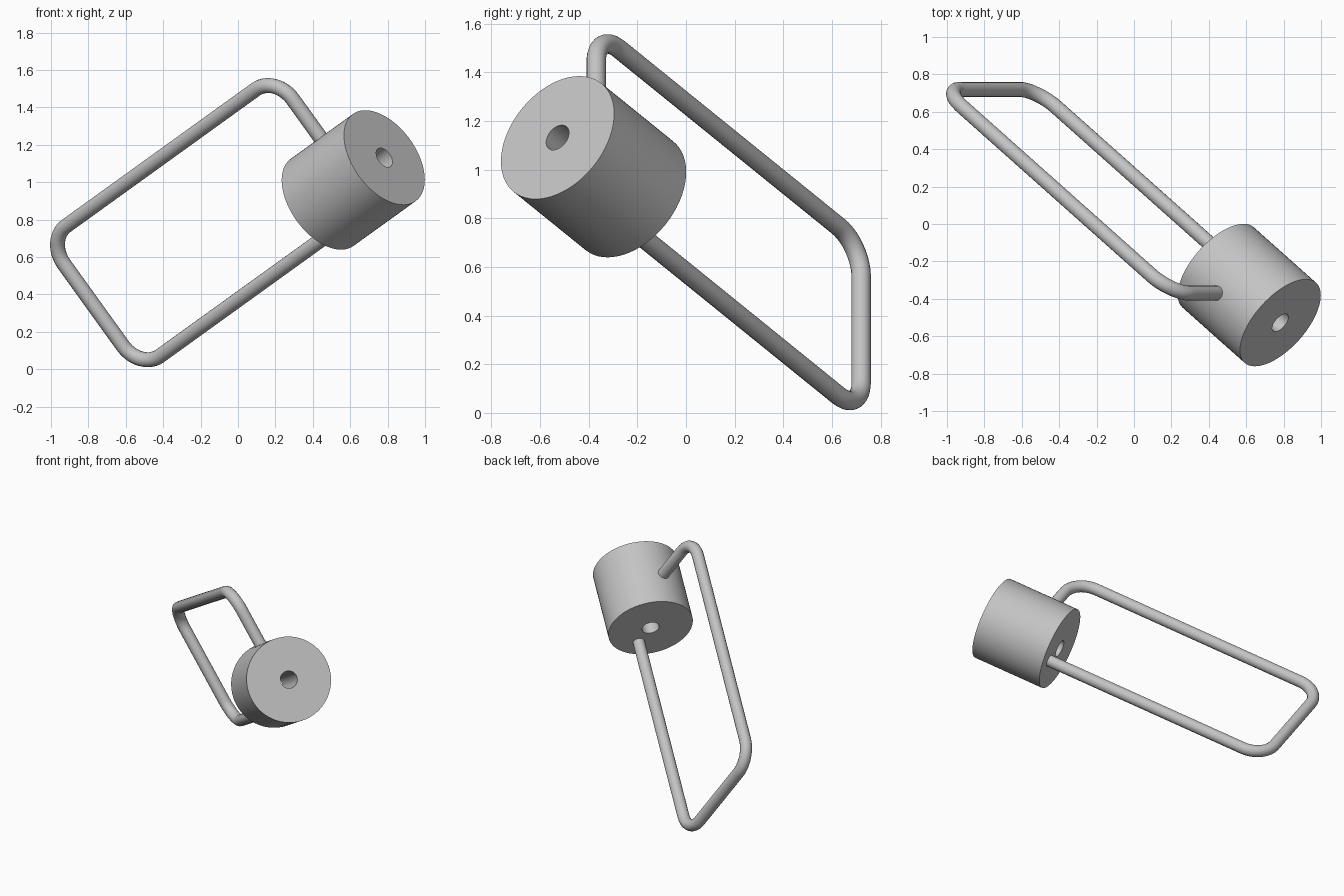
import bpy
import bmesh
import math
from mathutils import Matrix, Vector

cube = bpy.data.objects.get("Cube")
if cube:
    bpy.data.objects.remove(cube, do_unlink=True)

# Working frame: along the drum axis, across the wire loop, and the loop normal
along = Vector((0.658, -0.586, 0.474)).normalized()
across = Vector((0.584, 0, -0.811)).normalized()
normal = along.cross(across)

grey = bpy.data.materials.new("plain grey")
grey.use_nodes = True
colour = (0.55, 0.55, 0.55, 1)
grey.diffuse_color = colour
grey.node_tree.nodes["Principled BSDF"].inputs["Base Color"].default_value = colour


def finish(obj):
    obj.data.materials.append(grey)
    bpy.ops.object.select_all(action='DESELECT')
    obj.select_set(True)
    bpy.context.view_layer.objects.active = obj
    if obj.type == 'CURVE':
        bpy.ops.object.convert(target='MESH')
    bpy.ops.object.shade_smooth_by_angle(angle=math.radians(35))


# Drum: a rectangular section spun about the axis, leaving a bore through it
outer, bore, half = 0.287, 0.058, 0.253
bm = bmesh.new()
section = [bm.verts.new((r, 0, h)) for r, h in
           ((bore, -half), (outer, -half), (outer, half), (bore, half))]
edges = [bm.edges.new((section[i], section[(i + 1) % 4])) for i in range(4)]
bmesh.ops.spin(bm, geom=section + edges, cent=(0, 0, 0), axis=(0, 0, 1),
               angle=math.tau, steps=64)
bmesh.ops.remove_doubles(bm, verts=bm.verts, dist=0.0001)
bmesh.ops.recalc_face_normals(bm, faces=bm.faces)
mesh = bpy.data.meshes.new("drum")
bm.to_mesh(mesh)
bm.free()
drum = bpy.data.objects.new("drum", mesh)
bpy.context.collection.objects.link(drum)
drum.matrix_world = Matrix.Translation((0.616, -0.38, 1.012)) @ \
    Matrix((across, normal, along)).transposed().to_4x4()
finish(drum)

# Wire loop: straight runs joined by rounded bends, both ends sunk in the drum
far_top = Vector((-1.023, 0.72, 0.691))
far_bottom = far_top + across * 0.857
near_top = far_top + along * 1.86
start = near_top + across * 0.5
end = far_bottom + along * 1.7
bend = 0.16
path = [start, near_top, far_top, far_bottom, end]

knots = [(start, start, start)]
for before, corner, after in zip(path, path[1:], path[2:]):
    back = (before - corner).normalized()
    ahead = (after - corner).normalized()
    kappa = bend * 0.4477
    first, last = corner + back * bend, corner + ahead * bend
    knots.append((first + back * 0.05, first, corner + back * kappa))
    knots.append((corner + ahead * kappa, last, last + ahead * 0.05))
knots.append((end, end, end))

curve = bpy.data.curves.new("wire_loop", 'CURVE')
curve.dimensions = '3D'
curve.bevel_depth = 0.04
curve.bevel_resolution = 6
curve.use_fill_caps = True
spline = curve.splines.new('BEZIER')
spline.resolution_u = 14
spline.bezier_points.add(len(knots) - 1)
for point, (left, centre, right) in zip(spline.bezier_points, knots):
    point.handle_left_type = point.handle_right_type = 'FREE'
    point.handle_left, point.co, point.handle_right = left, centre, right
wire = bpy.data.objects.new("wire_loop", curve)
bpy.context.collection.objects.link(wire)
finish(wire)
